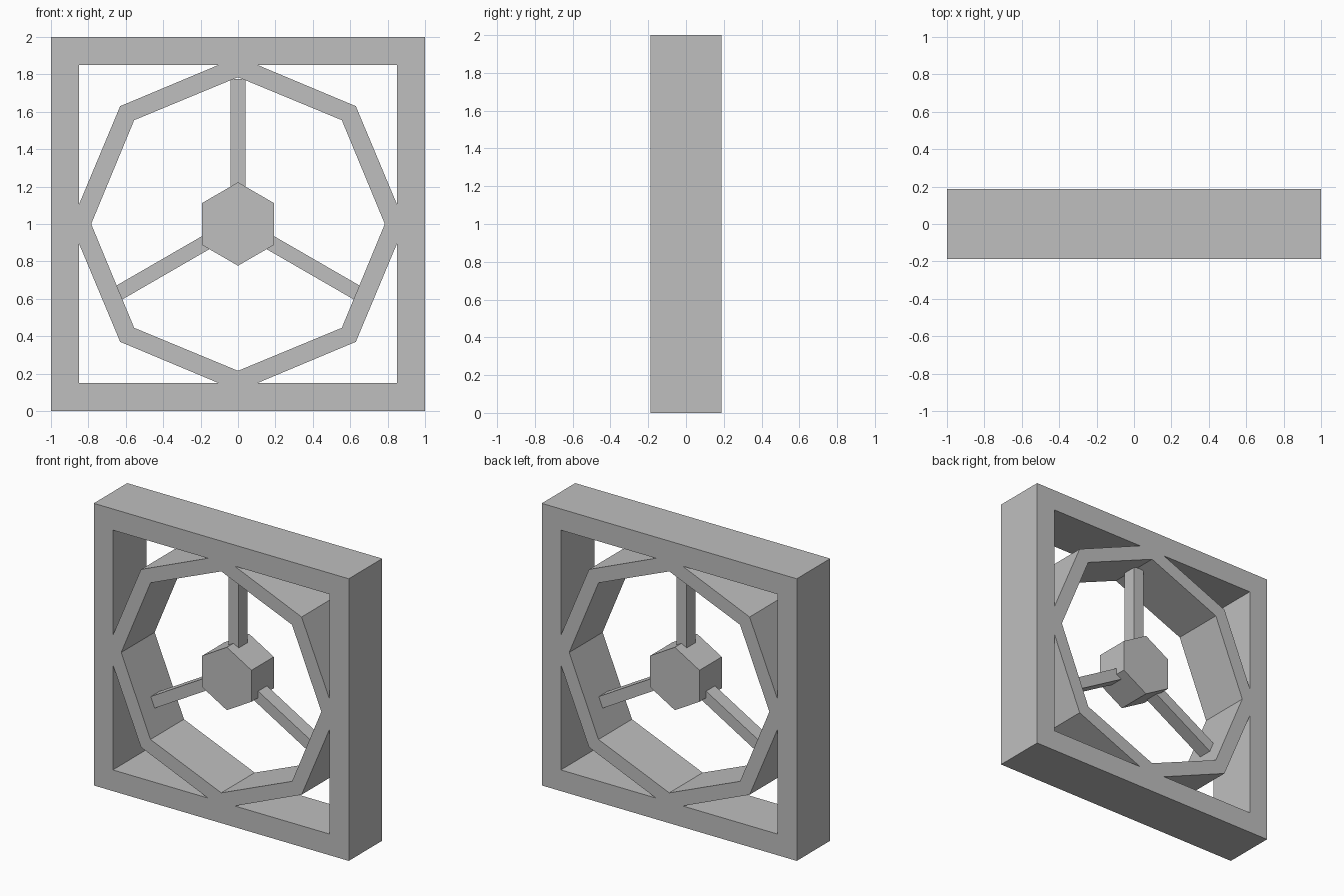
import bpy
from math import radians, sin, cos, pi

cube = bpy.data.objects.get("Cube")
if cube:
    bpy.data.objects.remove(cube, do_unlink=True)

HALF_DEPTH = 0.1875
CENTRE_Z = 1.0

grey = bpy.data.materials.new("plain grey")
grey.use_nodes = True
colour = (0.52, 0.52, 0.52, 1)
grey.diffuse_color = colour
grey.node_tree.nodes["Principled BSDF"].inputs["Base Color"].default_value = colour


def ngon(radius, sides, start=0.0):
    """Corner points of a regular polygon."""
    return [(radius * cos(start + 2 * pi * i / sides),
             radius * sin(start + 2 * pi * i / sides)) for i in range(sides)]


def plate(name, outlines, half_depth):
    """Upright extruded plate; outlines inside the first become openings."""
    curve = bpy.data.curves.new(name, 'CURVE')
    curve.dimensions = '2D'
    curve.fill_mode = 'BOTH'
    curve.extrude = half_depth
    for points in outlines:
        spline = curve.splines.new('POLY')
        spline.points.add(len(points) - 1)
        for point, (x, y) in zip(spline.points, points):
            point.co = (x, y, 0, 1)
        spline.use_cyclic_u = True
    obj = bpy.data.objects.new(name, curve)
    bpy.context.collection.objects.link(obj)
    obj.location.z = CENTRE_Z
    obj.rotation_euler.x = radians(90)
    curve.materials.append(grey)
    # Turn the curve into a flat-shaded mesh
    bpy.ops.object.select_all(action='DESELECT')
    obj.select_set(True)
    bpy.context.view_layer.objects.active = obj
    bpy.ops.object.convert(target='MESH')
    bpy.ops.object.shade_flat()
    return obj


# Square frame joined to an octagonal ring, with four corner openings
outer = [(-1, -1), (1, -1), (1, 1), (-1, 1)]
inner, ring, tip = 0.85, 0.63, 0.105
corner = [(inner, inner), (tip, inner), (ring, ring), (inner, tip)]
openings = [[(sx * x, sy * y) for x, y in corner]
            for sx in (-1, 1) for sy in (-1, 1)]
plate("frame_and_ring", [outer, ngon(0.785, 8)] + openings, HALF_DEPTH)

# Six-sided hub
plate("hub", [ngon(0.223, 6, pi / 2)], 0.125)

# Three square-cut spokes from the hub into the ring
LENGTH, START = 0.675, 0.1
for name, angle in (("top_spoke", 0), ("left_spoke", 120), ("right_spoke", 240)):
    a = radians(angle)
    middle = START + LENGTH / 2
    bpy.ops.mesh.primitive_cube_add(
        size=1, location=(middle * sin(a), 0, CENTRE_Z + middle * cos(a)),
        rotation=(0, a, 0))
    spoke = bpy.context.object
    spoke.name = name
    spoke.scale = (0.08, 0.1, LENGTH)
    spoke.data.materials.append(grey)
